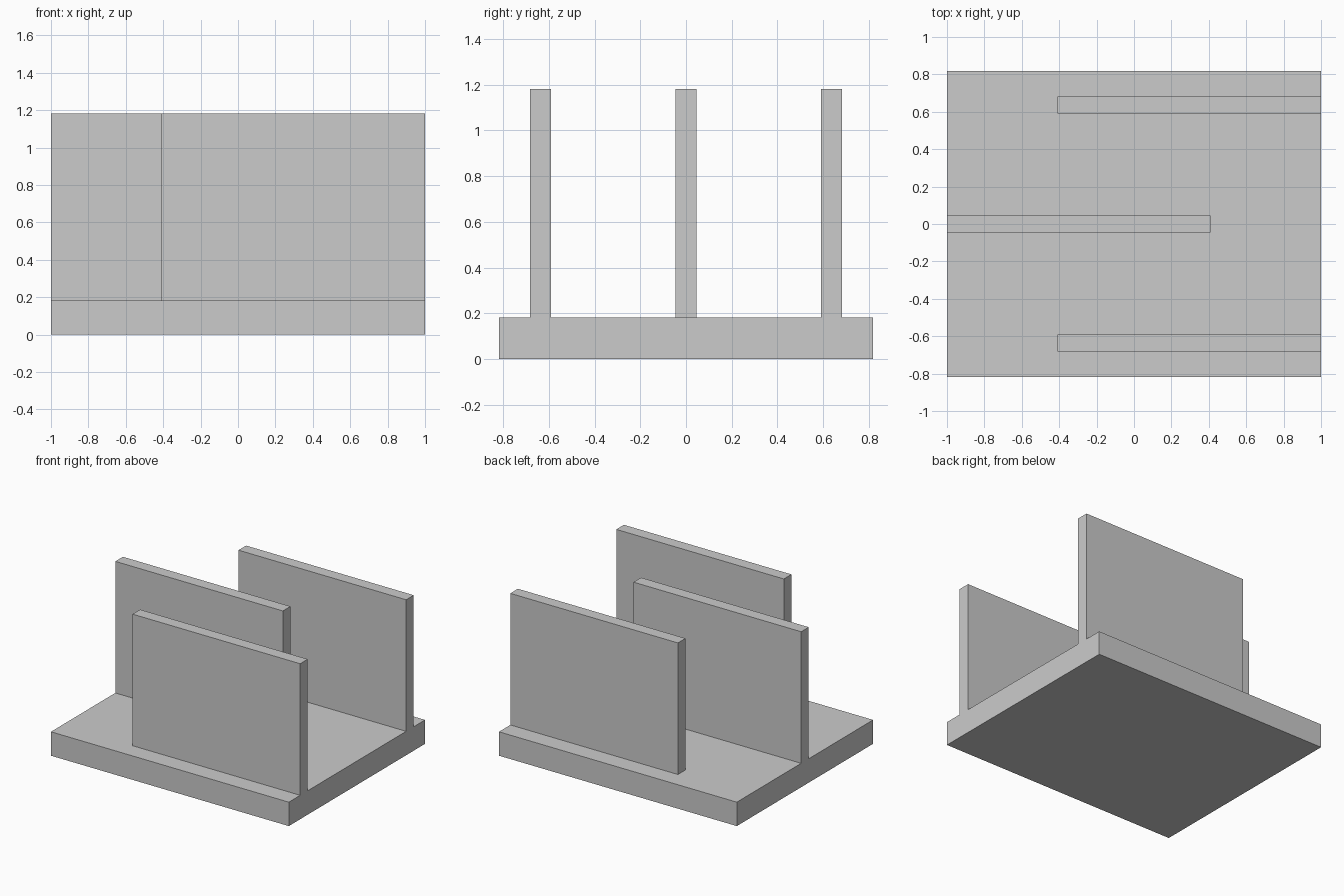
import bpy

if "Cube" in bpy.data.objects:
    bpy.data.objects.remove(bpy.data.objects["Cube"])

U = 1 / 11              # design module: the base is 22 x 18 x 2 modules
BASE_H = 2 * U


def box(name, x0, x1, y0, y1, z0, z1):
    """Axis-aligned box between the given limits, with clean scale."""
    bpy.ops.mesh.primitive_cube_add(
        size=1, location=((x0 + x1) / 2, (y0 + y1) / 2, (z0 + z1) / 2))
    obj = bpy.context.object
    obj.name = obj.data.name = name
    obj.scale = (x1 - x0, y1 - y0, z1 - z0)
    bpy.ops.object.transform_apply(location=False, rotation=False, scale=True)
    return obj


# Base slab
box("base", -11 * U, 11 * U, -9 * U, 9 * U, 0, BASE_H)

# Upright walls, alternately flush with the right (+1) and left (-1) end
INNER = 4.5 * U         # how far each wall reaches past the centre
for name, y, side in (("front_wall", -7 * U, 1),
                      ("middle_wall", 0, -1),
                      ("back_wall", 7 * U, 1)):
    x0, x1 = sorted((11 * U * side, -INNER * side))
    box(name, x0, x1, y - U / 2, y + U / 2, BASE_H, BASE_H + 11 * U)
